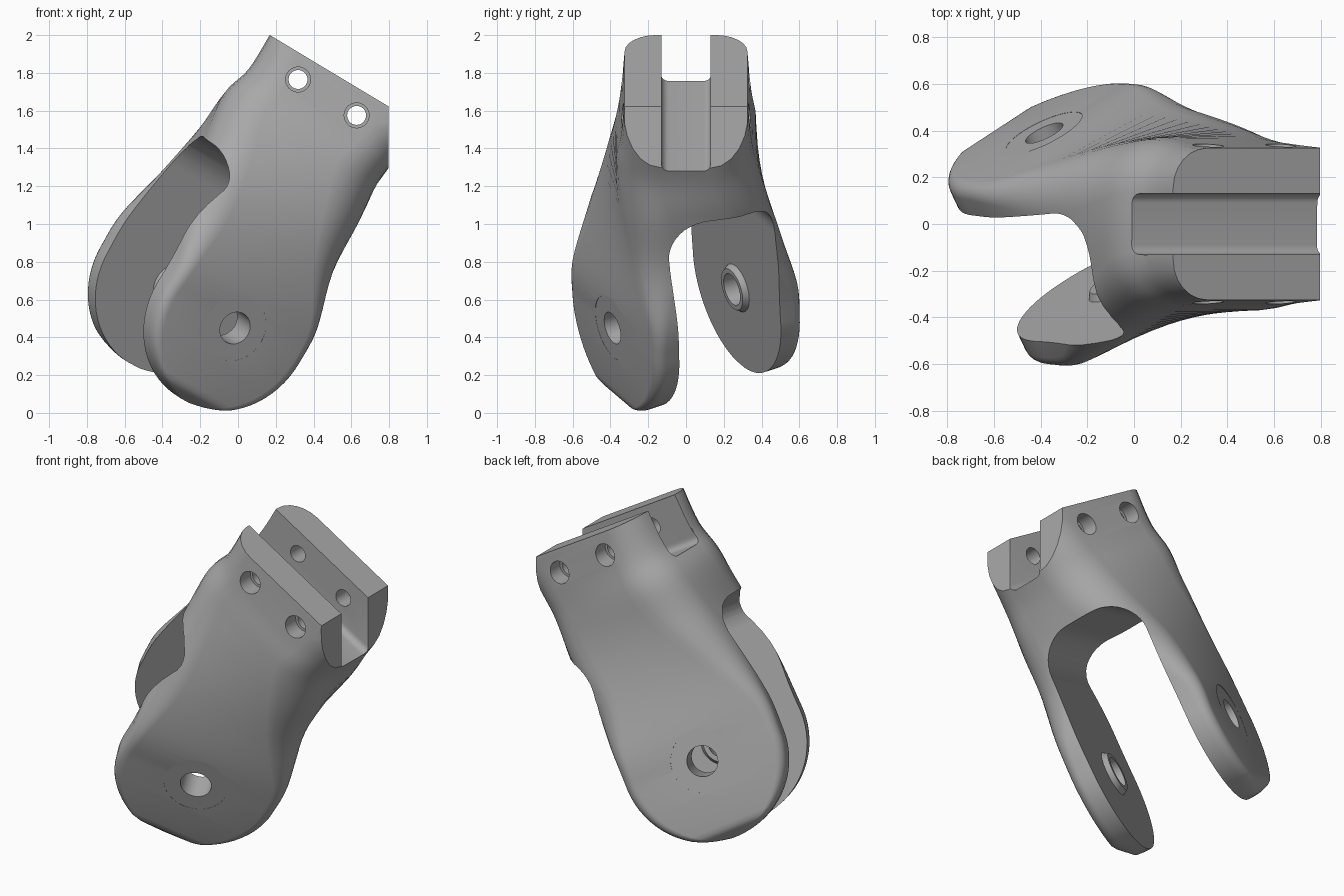
import bpy, bmesh, math
from mathutils import Vector, Matrix

if "Cube" in bpy.data.objects:
    bpy.data.objects.remove(bpy.data.objects["Cube"], do_unlink=True)

# Single grey material
grey = bpy.data.materials.new("plain grey")
grey.use_nodes = True
colour = (0.4, 0.4, 0.4, 1)
grey.diffuse_color = colour
grey.node_tree.nodes["Principled BSDF"].inputs["Base Color"].default_value = colour

# Frames: skewed fork pin frame below, clamp frame above
FOOT, HEAD = Vector((-0.2, 0, 0.575)), Vector((0.485, 0, 1.81))
AXIS = (HEAD - FOOT).normalized()
LENGTH = (HEAD - FOOT).length
PIN = Vector((-0.41, 0.866, 0.28)).normalized()
LEG = (AXIS - PIN * AXIS.dot(PIN)).normalized()
SIDE = LEG.cross(PIN)
SLOPE = Vector((-0.857, 0, 0.515)).normalized()
UP = Vector((-SLOPE.z * -1, 0, -SLOPE.x))
Y = Vector((0, 1, 0))
R = 0.47


def make(name, bm):
    bmesh.ops.recalc_face_normals(bm, faces=bm.faces[:])
    mesh = bpy.data.meshes.new(name)
    bm.to_mesh(mesh)
    bm.free()
    ob = bpy.data.objects.new(name, mesh)
    bpy.context.collection.objects.link(ob)
    mesh.materials.append(grey)
    return ob


def loft(name, rings):
    bm = bmesh.new()
    rows = [[bm.verts.new(p) for p in ring] for ring in rings]
    n = len(rows[0])
    for a, b in zip(rows, rows[1:]):
        for i in range(n):
            bm.faces.new((a[i], a[(i + 1) % n], b[(i + 1) % n], b[i]))
    bm.faces.new(rows[0])
    bm.faces.new(rows[-1])
    return make(name, bm)


def rounded(hx, hy, r, steps=6):
    r = min(r, hx * 0.9, hy * 0.9)
    pts = []
    for k, (sx, sy) in enumerate(((1, 1), (-1, 1), (-1, -1), (1, -1))):
        for j in range(steps + 1):
            t = math.pi / 2 * (k + j / steps)
            pts.append((sx * (hx - r) + r * math.cos(t), sy * (hy - r) + r * math.sin(t)))
    return pts


def cone(name, origin, axis, t0, t1, r0, r1, n=40):
    e = axis.orthogonal().normalized()
    f = axis.cross(e)
    ang = [2 * math.pi * i / n for i in range(n)]
    return loft(name, [[origin + axis * t + (e * math.cos(q) + f * math.sin(q)) * r for q in ang]
                       for t, r in ((t0, r0), (t1, r1))])


def prism(name, profile, origin, ex, ey, ez, z0, z1):
    return loft(name, [[origin + ex * x + ey * y + ez * z for x, y in profile] for z in (z0, z1)])


def combine(body, tool, op):
    m = body.modifiers.new(op.lower(), "BOOLEAN")
    m.operation, m.solver, m.object = op, "EXACT", tool
    tool.hide_render = True
    bpy.context.view_layer.objects.active = body
    bpy.ops.object.modifier_apply(modifier=m.name)
    bpy.data.objects.remove(tool, do_unlink=True)


# Body sections: height, half depth, half width, shift, corner radius, twist
KEYS = [(0, 0.45, R, 0, 0.06, 0),
        (0.2, 0.45, R, 0, 0.08, 0),
        (0.5, 0.425, 0.455, 0, 0.18, 0.25),
        (0.8, 0.395, 0.47, -0.03, 0.24, 0.7),
        (1.03, 0.37, 0.47, -0.04, 0.24, 1),
        (1.2, 0.345, 0.455, -0.075, 0.21, 1),
        (LENGTH, 0.325, 0.46, -0.09, 0.17, 1)]


def spline(i, t):
    rows = [KEYS[min(max(i + d, 0), len(KEYS) - 1)] for d in (-1, 0, 1, 2)]
    return [b + 0.5 * t * (c - a + t * (2 * a - 5 * b + 4 * c - d + t * (3 * (b - c) + d - a)))
            for a, b, c, d in zip(*rows)]


def section(s, depth, width, shift, r, twist):
    e1 = PIN.lerp(Y, twist).normalized()
    e2 = SIDE.lerp(SLOPE, twist).normalized()
    c = FOOT + LEG.lerp(AXIS, min(max(s, 0), 1)) * s
    return [c + e1 * x + e2 * (y + shift) for x, y in rounded(depth, width, r)]


# Round ends of the legs, then the twisted blend up to the clamp block
rings = []
for i in range(1, 17):
    q = math.pi / 2 * (1 - i / 17)
    s = -R * math.sin(q)
    depth = 0.45 - 0.06 * max(0, (-s - R + 0.06) / 0.06)
    rings.append(section(s, depth, R * math.cos(q), 0, 0.06, 0))
for i in range(len(KEYS) - 1):
    for j in range(5):
        rings.append(section(*spline(i, j / 5)))
rings.append(section(*KEYS[-1]))
body = loft("fork_bracket", rings)

# Flat vertical end of the clamp block
combine(body, prism("end_cut", [(-1, -1), (1, -1), (1, 1), (-1, 1)],
                    Vector((1.797, 0, 2)), Vector((1, 0, 0)), Y, Vector((0, 0, 1)), -1, 1), "DIFFERENCE")

# Fork opening with rounded arch
arch = [(-0.31, -1), (0.31, -1)] + [p for p in
        [(x, y + 0.28) for x, y in rounded(0.31, 0.5, 0.21, 10)] if p[1] > 0.28]
combine(body, prism("fork_cut", arch, FOOT, PIN, LEG, SIDE, -1.2, 1.2), "DIFFERENCE")

# Clamp slot with filleted floor
combine(body, prism("slot_cut", rounded(0.13, 0.5, 0.04), HEAD + UP * 0.2, Y, UP, SLOPE, -1.2, 1.2),
        "DIFFERENCE")

# Pin bosses, spot faces and bore
for sign in (-1, 1):
    axis = PIN * sign
    combine(body, cone("pin_boss", FOOT, axis, 0.33, 0.28, 0.145, 0.115), "UNION")
    combine(body, cone("spot_cut", FOOT, axis, 0.449, 0.8, 0.18, 0.18), "DIFFERENCE")
combine(body, cone("pin_bore", FOOT, PIN, -1, 1, 0.088, 0.088), "DIFFERENCE")

# Clamp bolt holes with counterbores
for x, z in ((0.318, 1.765), (0.628, 1.575)):
    p = Vector((x, 0, z))
    combine(body, cone("bolt_hole", p, Y, -1, 1, 0.05, 0.05), "DIFFERENCE")
    for sign in (-1, 1):
        combine(body, cone("counterbore", p, Y * sign, 0.24, 0.8, 0.066, 0.066), "DIFFERENCE")

# Smooth shading with sharp machined edges
bpy.ops.object.select_all(action="DESELECT")
body.select_set(True)
bpy.context.view_layer.objects.active = body
bpy.ops.object.shade_smooth_by_angle(angle=math.radians(30))
